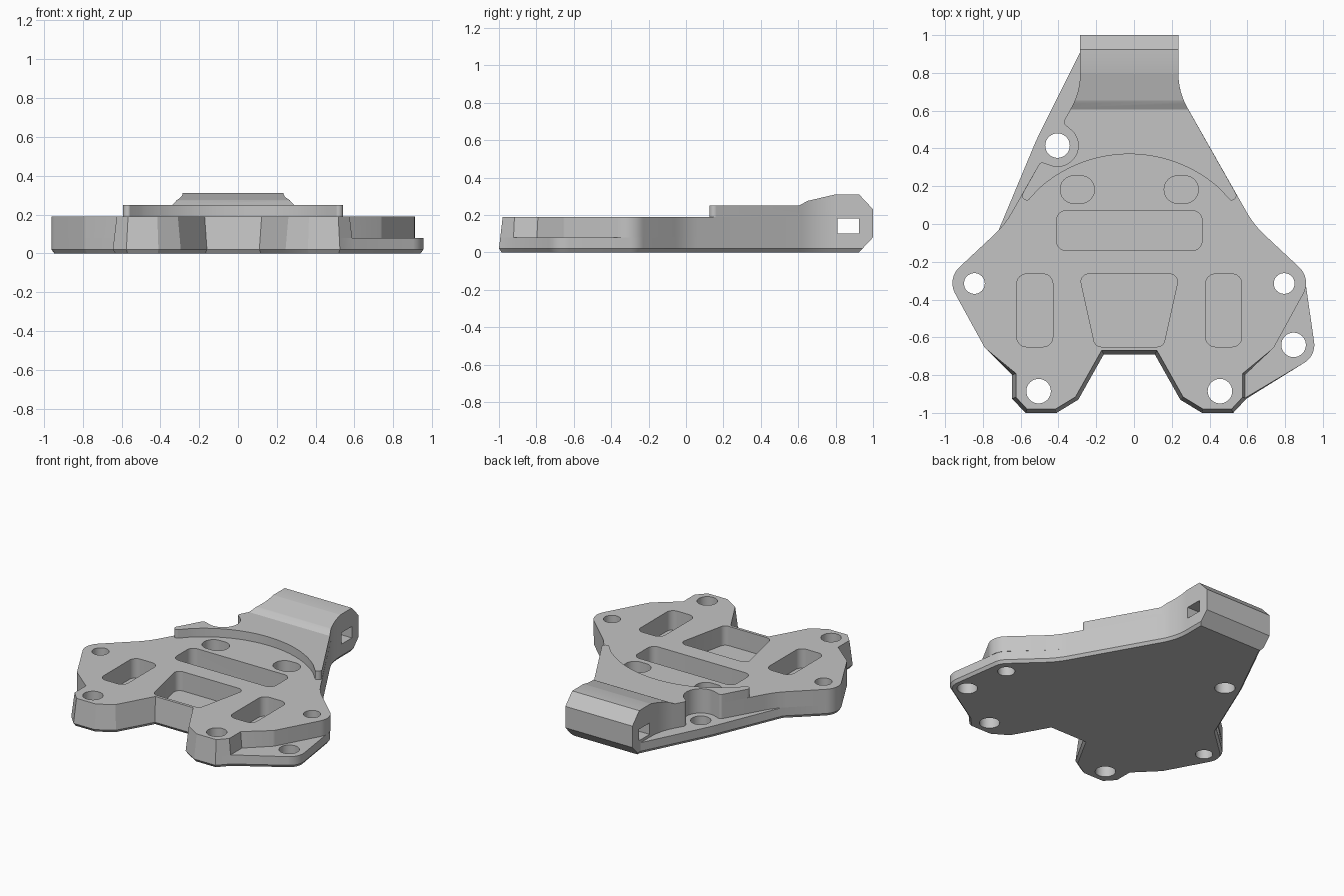
import bpy, bmesh, math
from mathutils import Vector

cube = bpy.data.objects.get("Cube")
if cube:
    bpy.data.objects.remove(cube, do_unlink=True)

grey = bpy.data.materials.new("Plain grey")
grey.use_nodes = True
grey.diffuse_color = (0.55, 0.55, 0.55, 1)
grey.node_tree.nodes["Principled BSDF"].inputs["Base Color"].default_value = (0.55, 0.55, 0.55, 1)

MID = -0.025          # symmetry line of the plate


def mirror(pts):
    return [(2 * MID - p[0], *p[1:]) for p in reversed(pts)]


def rounded(corners, steps=8):
    """Polygon from (x, y, radius) corners, each turned into an arc."""
    out = []
    n = len(corners)
    for i, (x, y, r) in enumerate(corners):
        p = Vector((x, y))
        if r == 0:
            out.append(p)
            continue
        a = (Vector(corners[i - 1][:2]) - p).normalized()
        b = (Vector(corners[(i + 1) % n][:2]) - p).normalized()
        half = a.angle(b) / 2
        c = p + (a + b).normalized() * r / math.sin(half)
        t = r / math.tan(half)
        v0, v1 = p + a * t - c, p + b * t - c
        out += [c + v0.lerp(v1, k / steps).normalized() * r for k in range(steps + 1)]
    return out


def inset(pts, amount, rule=lambda p: True):
    """Move the points that meet the rule inwards (counter-clockwise loop)."""
    out = []
    for i, p in enumerate(pts):
        a = (p - pts[i - 1]).normalized()
        b = (pts[(i + 1) % len(pts)] - p).normalized()
        na, nb = Vector((-a.y, a.x)), Vector((-b.y, b.x))
        m = (na + nb) / (1 + na.dot(nb))
        out.append(p + m * amount if rule(p) else p.copy())
    return out


def loft(bm, layers, axis="z"):
    """Closed solid through (height, loop) layers."""
    rings = []
    for h, loop in layers:
        rings.append([bm.verts.new((p[0], p[1], h) if axis == "z" else (h, p[0], p[1]))
                      for p in loop])
    bm.faces.new(list(reversed(rings[0])))
    bm.faces.new(rings[-1])
    for lo, hi in zip(rings, rings[1:]):
        for i in range(len(lo)):
            j = (i + 1) % len(lo)
            bm.faces.new((lo[i], lo[j], hi[j], hi[i]))


def finish(bm, name):
    bmesh.ops.recalc_face_normals(bm, faces=bm.faces)
    mesh = bpy.data.meshes.new(name)
    bm.to_mesh(mesh)
    bm.free()
    mesh.materials.append(grey)
    ob = bpy.data.objects.new(name, mesh)
    bpy.context.collection.objects.link(ob)
    return ob


def activate(ob):
    bpy.ops.object.select_all(action="DESELECT")
    ob.select_set(True)
    bpy.context.view_layer.objects.active = ob


def boolean(ob, tool, operation):
    activate(ob)
    mod = ob.modifiers.new("cut", "BOOLEAN")
    mod.object, mod.operation, mod.solver = tool, operation, "EXACT"
    bpy.ops.object.modifier_apply(modifier=mod.name)


def arc(cx, cy, r, start, end, steps):
    return [(cx + r * math.cos(math.radians(start + (end - start) * k / steps)),
             cy + r * math.sin(math.radians(start + (end - start) * k / steps)), 0)
            for k in range(steps + 1)]


# Outline pieces, left side from back to front
lug = [(-0.99, -0.29, 0.115), (-0.79, -0.655, 0.05)]
prong = [(-0.645, -0.80, 0), (-0.645, -0.925, 0), (-0.575, -1.0, 0),
         (-0.41, -1.0, 0), (-0.295, -0.93, 0), (-0.16, -0.69, 0)]
neck = [(-0.285, 0.70, 0.37)]
waist = [(-0.685, -0.005, 0.5)]
notch = [(-0.377, 0.535, 0.02), *arc(-0.405, 0.415, 0.11, 56, -115, 20), (-0.495, 0.33, 0.02)]
tail = [(-0.285, 1.0, 0)]

body_loop = rounded(tail + neck + notch + waist + lug + prong
                    + mirror(tail + neck + waist + lug + prong))
ledge = [(-0.285, 0.91, 0), (-0.516, 0.447, 1.0), (-0.722, -0.045, 0)]
flange = [(0.964, -0.696, 0.11), (0.90, -0.255, 0.115)]
base_loop = rounded(tail + ledge + lug + prong + mirror(prong[1:]) + flange
                    + mirror(tail + neck + waist))


def on_prong(p):
    return p.y < -0.68 and abs(p.x - MID) < 0.64


def tail_chamfer(loop, z):
    return [Vector((p.x, min(p.y, 0.925 + 0.075 * z / 0.08))) for p in loop]


# Base plate with bottom chamfer, side ledge and side flange
bm = bmesh.new()
loft(bm, [(0, tail_chamfer(inset(base_loop, 0.014), 0)),
          (0.02, tail_chamfer(base_loop, 0.02)),
          (0.08, inset(base_loop, 0.007, on_prong))])
base = finish(bm, "base_plate")

# Upper body with drafted front prongs
bm = bmesh.new()
loft(bm, [(0.08, inset(body_loop, 0.007, on_prong)), (0.19, inset(body_loop, 0.02, on_prong))])
body = finish(bm, "upper_body")

# Raised platform and tail block, trimmed to its side profile
back = [(-0.285, 1.05, 0)]
tip = [(-0.61, 0.125, 0.025), (-0.56, 0.125, 0.015)]
bm = bmesh.new()
loop = rounded(back + neck + notch + tip + arc(MID, -0.346, 0.716, 132, 48, 40)
               + mirror(back + neck + tip))
loft(bm, [(0.19, loop), (0.4, loop)])
platform = finish(bm, "raised_platform")
bm = bmesh.new()
side = [(-0.5, 0.1), (1.0, 0.1), (1.0, 0.23), (0.925, 0.31), (0.8, 0.31),
        (0.65, 0.275), (0.605, 0.25), (-0.5, 0.25)]
loft(bm, [(-1, side), (1, side)], "x")
trim = finish(bm, "side_profile_cutter")
boolean(platform, trim, "INTERSECT")

# Cutters: bolt holes, blind pockets and cross slot
bm = bmesh.new()
holes = [(-0.405, 0.415, 0.065), (0.845, -0.64, 0.065)]
for x, y, r in [(-0.845, -0.315, 0.055), (-0.505, -0.885, 0.065)]:
    holes += [(x, y, r), (2 * MID - x, y, r)]
for x, y, r in holes:
    ring = arc(x, y, r, 0, 348.75, 31)
    loft(bm, [(-0.1, ring), (0.5, ring)])


def box(x0, x1, y0, y1, r):
    return [(x0, y0, r), (x1, y0, r), (x1, y1, r), (x0, y1, r)]


window = box(-0.62, -0.43, -0.65, -0.265, 0.05)
oval = box(-0.39, -0.21, 0.11, 0.255, 0.07)
wedge = [(-0.29, -0.265, 0.04), (-0.205, -0.65, 0.04)]
for pocket in (box(-0.41, 0.36, -0.14, 0.07, 0.05), window, mirror(window),
               oval, mirror(oval), wedge + mirror(wedge)):
    ring = rounded(pocket)
    loft(bm, [(0.055, ring), (0.5, ring)])
slot = [(0.81, 0.10), (0.925, 0.10), (0.925, 0.18), (0.81, 0.18)]
loft(bm, [(-0.6, slot), (0.6, slot)], "x")
cutter = finish(bm, "hole_cutter")
for part in (base, body):
    boolean(part, cutter, "DIFFERENCE")
for tool in (trim, cutter):
    bpy.data.objects.remove(tool, do_unlink=True)

for part in (base, body, platform):
    activate(part)
    bpy.ops.object.shade_smooth_by_angle(angle=math.radians(25))
